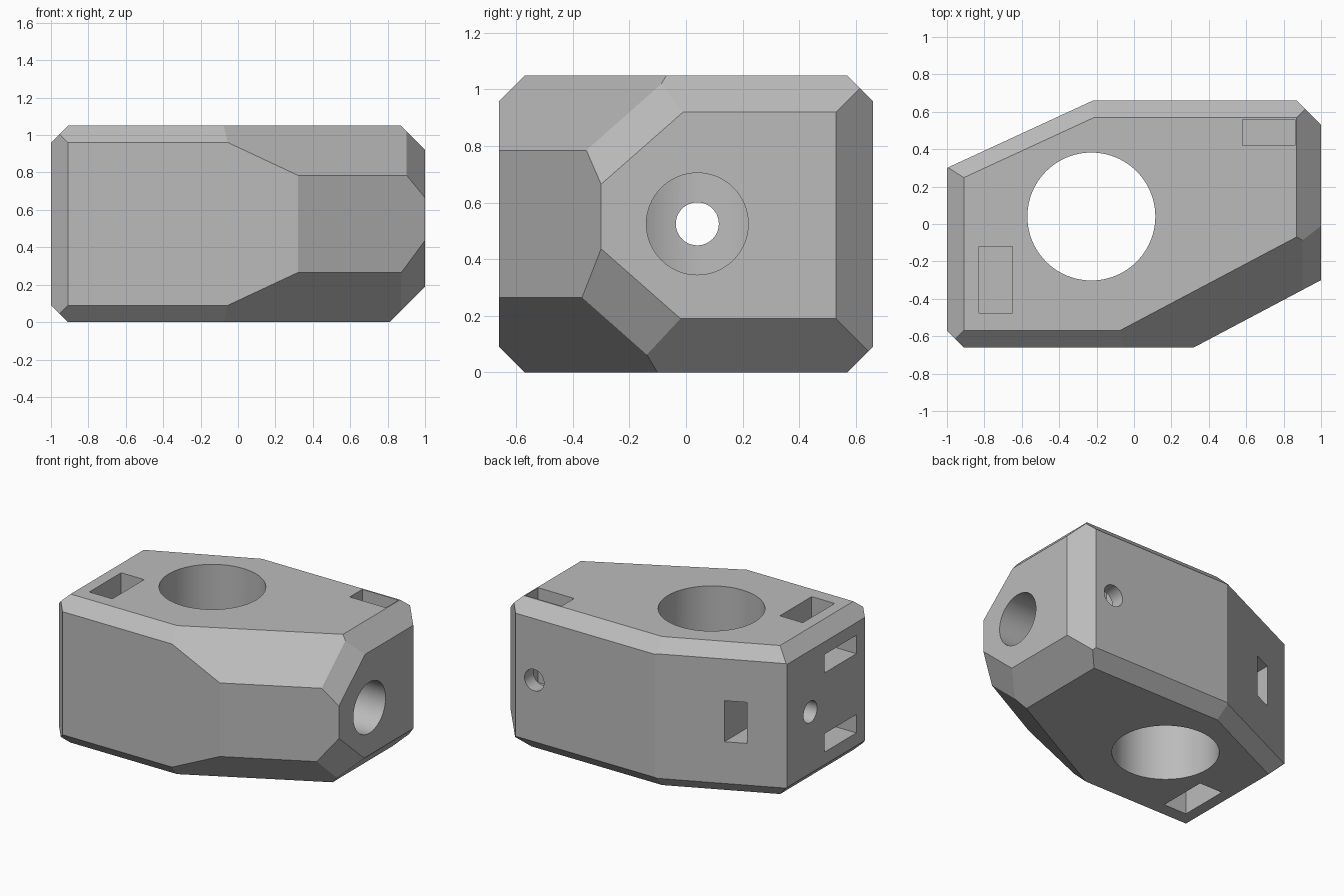
import bpy, bmesh, math
from mathutils import Vector, Matrix

if "Cube" in bpy.data.objects:
    bpy.data.objects.remove(bpy.data.objects["Cube"], do_unlink=True)

HEIGHT = 1.05
MID = HEIGHT / 2
HOLE_Y = 0.04

grey = bpy.data.materials.new("plain grey")
grey.use_nodes = True
grey.diffuse_color = (0.5, 0.5, 0.5, 1)
grey.node_tree.nodes["Principled BSDF"].inputs["Base Color"].default_value = grey.diffuse_color


def add_object(name, bm):
    mesh = bpy.data.meshes.new(name)
    bmesh.ops.recalc_face_normals(bm, faces=bm.faces)
    bm.to_mesh(mesh)
    bm.free()
    obj = bpy.data.objects.new(name, mesh)
    mesh.materials.append(grey)
    bpy.context.collection.objects.link(obj)
    return obj


def box_mesh(low, high):
    low, high = Vector(low), Vector(high)
    bm = bmesh.new()
    bmesh.ops.create_cube(bm, size=1)
    bmesh.ops.scale(bm, vec=high - low, verts=bm.verts)
    bmesh.ops.translate(bm, vec=(low + high) / 2, verts=bm.verts)
    return bm


def slice_off(bm, point, normal):
    """Cut away everything on the normal side of a plane and cap the cut."""
    geom = bm.verts[:] + bm.edges[:] + bm.faces[:]
    cut = bmesh.ops.bisect_plane(bm, geom=geom, dist=1e-5, plane_co=point,
                                 plane_no=Vector(normal).normalized(), clear_outer=True)
    edges = [e for e in cut["geom_cut"] if isinstance(e, bmesh.types.BMEdge)]
    edges = [e for e in edges if len(e.link_faces) == 1]
    if edges:
        bmesh.ops.contextual_create(bm, geom=edges)


# Body: a block trimmed to its plan outline, then chamfered top and bottom
# side = (point x, y), (outward x, y), top chamfer, bottom chamfer
sides = [
    ((-1, 0), (-1, 0), 0.09, 0.09),
    ((0, -0.66), (0, -1), 0.09, 0.09),
    ((0.32, -0.66), (0.36, -0.68), 0.265, 0.265),
    ((1, 0), (1, 0), 0.13, 0.19),
    ((0, 0.66), (0, 1), 0.09, 0.09),
    ((-1, 0.3), (-0.36, 0.78), 0.085, 0.085),
    ((-1, -0.57), (-1, -1), 0, 0),
    ((1, 0.53), (1, 1), 0, 0),
]
bm = box_mesh((-1.1, -0.8, 0), (1.1, 0.8, HEIGHT))
for (x, y), out, top, bottom in sides:
    n = Vector((*out, 0)).normalized()
    slice_off(bm, (x, y, MID), n)
    if top:
        slice_off(bm, (x, y, HEIGHT - top), n + Vector((0, 0, 1)))
        slice_off(bm, (x, y, bottom), n - Vector((0, 0, 1)))
# Small flats where the right end meets the front chamfers
slice_off(bm, (1, -0.3, 0.665), (0.463, -0.242, 0.275))
slice_off(bm, (1, -0.3, 0.437), (0.686, -0.332, -0.377))
body = add_object("body", bm)


def cylinder(name, start, end, radius, segments):
    start, end = Vector(start), Vector(end)
    axis = end - start
    bm = bmesh.new()
    bmesh.ops.create_cone(bm, cap_ends=True, segments=segments, radius1=radius,
                          radius2=radius, depth=axis.length)
    turn = axis.to_track_quat("Z", "Y").to_matrix().to_4x4()
    bmesh.ops.transform(bm, matrix=Matrix.Translation((start + end) / 2) @ turn, verts=bm.verts)
    return add_object(name, bm)


def box(name, low, high):
    return add_object(name, box_mesh(low, high))


# Holes, nut pockets and strap slots
cutters = [
    cylinder("main_bore", (-0.228, HOLE_Y, -0.2), (-0.228, HOLE_Y, 1.3), 0.342, 96),
    cylinder("right_bore", (-0.2, HOLE_Y, MID), (1.2, HOLE_Y, MID), 0.18, 64),
    cylinder("left_screw_hole", (-1.2, HOLE_Y, MID), (-0.4, HOLE_Y, MID), 0.076, 48),
    cylinder("back_screw_hole", (0.725, 0.36, MID), (0.725, 0.8, MID), 0.076, 48),
    box("left_nut_pocket", (-0.765, -0.105, 0.38), (-0.63, 0.8, 0.67)),
    box("back_nut_pocket", (0.58, 0.42, 0.38), (0.862, 0.56, 1.2)),
]
for name, flip in (("top", False), ("bottom", True)):
    for part, low, high in (
        ("strap_drop", (-0.83, -0.475, 0.74), (-0.65, -0.12, 1.2)),
        ("strap_slot", (-1.2, -0.475, 0.74), (-0.65, -0.12, 0.87)),
    ):
        if flip:
            low, high = (*low[:2], HEIGHT - high[2]), (*high[:2], HEIGHT - low[2])
        cutters.append(box(name + "_" + part, low, high))

bpy.ops.object.select_all(action="DESELECT")
bpy.context.view_layer.objects.active = body
body.select_set(True)
for cutter in cutters:
    mod = body.modifiers.new(cutter.name, "BOOLEAN")
    mod.operation = "DIFFERENCE"
    mod.solver = "EXACT"
    mod.object = cutter
    bpy.ops.object.modifier_apply(modifier=mod.name)
    bpy.data.objects.remove(cutter, do_unlink=True)

# Smooth bores, crisp block edges
bpy.ops.object.shade_smooth_by_angle(angle=math.radians(12))
